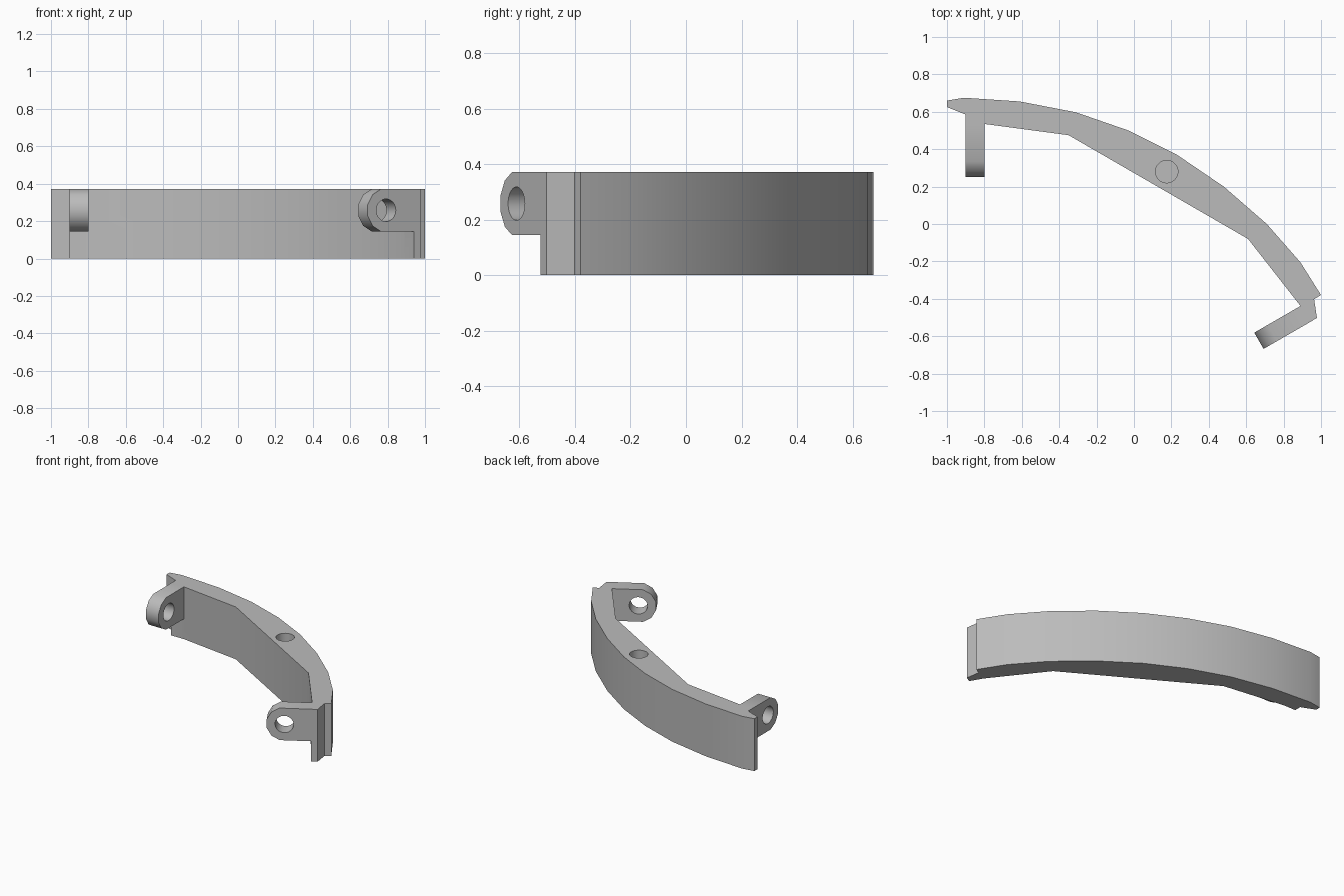
import bpy, bmesh, math
from mathutils import Matrix, Vector

cube = bpy.data.objects.get("Cube")
if cube:
    bpy.data.objects.remove(cube, do_unlink=True)

HEIGHT = 0.372
LUG_R = 0.114
LUG_T = 0.1
HOLE_R = 0.06

grey = bpy.data.materials.new("plain grey")
grey.use_nodes = True
grey.diffuse_color = (0.5, 0.5, 0.5, 1)
grey.node_tree.nodes["Principled BSDF"].inputs["Base Color"].default_value = (0.5, 0.5, 0.5, 1)


def prism(name, outline, depth, matrix=Matrix()):
    """Extrude a flat outline along its local z."""
    bm = bmesh.new()
    face = bm.faces.new([bm.verts.new((x, y, 0)) for x, y in outline])
    ext = bmesh.ops.extrude_face_region(bm, geom=[face])["geom"]
    bmesh.ops.translate(bm, vec=(0, 0, depth),
                        verts=[v for v in ext if isinstance(v, bmesh.types.BMVert)])
    bmesh.ops.transform(bm, matrix=matrix, verts=bm.verts)
    bmesh.ops.recalc_face_normals(bm, faces=bm.faces)
    mesh = bpy.data.meshes.new(name)
    bm.to_mesh(mesh)
    bm.free()
    mesh.materials.append(grey)
    obj = bpy.data.objects.new(name, mesh)
    bpy.context.collection.objects.link(obj)
    return obj


def ring(cx, cy, radius, count=32):
    return [(cx + radius * math.cos(math.tau * i / count),
             cy + radius * math.sin(math.tau * i / count)) for i in range(count)]


def combine(obj, other, operation):
    mod = obj.modifiers.new("combine", 'BOOLEAN')
    mod.operation = operation
    mod.solver = 'EXACT'
    mod.object = other
    bpy.context.view_layer.objects.active = obj
    bpy.ops.object.modifier_apply(modifier=mod.name)
    bpy.data.objects.remove(other, do_unlink=True)


# Curved body: outer arc, stepped end tab, then the faceted inner side
outer = [(-1, 0.66), (-0.91, 0.675), (-0.61, 0.655), (-0.31, 0.597), (-0.03, 0.5),
         (0.23, 0.37), (0.48, 0.2), (0.71, 0), (0.89, -0.205), (1, -0.38)]
end_tab = [(0.963, -0.402), (0.978, -0.502), (0.94, -0.524), (0.89, -0.438)]
inner = [(0.61, -0.08), (-0.35, 0.475), (-0.8, 0.535), (-0.9, 0.535),
         (-0.9, 0.585), (-1, 0.625)]
body = prism("curved_bracket", outer + end_tab + inner, HEIGHT)

# Blind hole in the top
combine(body, prism("top_hole_cutter", ring(0.175, 0.28, HOLE_R), 0.4,
                    Matrix.Translation((0, 0, 0.12))), 'DIFFERENCE')

# Hinge lugs: rounded tip, straight sides, pin hole
tip = [(LUG_R - LUG_R / math.cos(math.radians(15)) * math.cos(a),
        LUG_R / math.cos(math.radians(15)) * math.sin(a))
       for a in (math.radians(d) for d in range(-75, 76, 30))]
length = 0.305
lug_outline = tip + [(length, LUG_R), (length, -LUG_R)]


def add_lug(name, corner, angle):
    along = Vector((math.cos(angle), math.sin(angle), 0))
    up = Vector((0, 0, 1))
    side = along.cross(up)
    matrix = Matrix.Translation((*corner, HEIGHT - LUG_R)) @ Matrix(
        (along, up, side)).transposed().to_4x4()
    lug = prism(name, lug_outline, LUG_T, matrix)
    cutter = prism(name + "_cutter", ring(LUG_R, 0, HOLE_R), LUG_T * 3,
                   matrix @ Matrix.Translation((0, 0, -LUG_T)))
    combine(lug, cutter, 'DIFFERENCE')
    combine(body, lug, 'UNION')


add_lug("right_lug", (-0.9, 0.25), math.radians(90))
add_lug("left_lug", (0.643, -0.581), math.radians(30))

# Smooth the shallow curves, keep the corners sharp
bpy.ops.object.select_all(action='DESELECT')
body.select_set(True)
bpy.context.view_layer.objects.active = body
bpy.ops.object.shade_smooth_by_angle(angle=math.radians(32))
